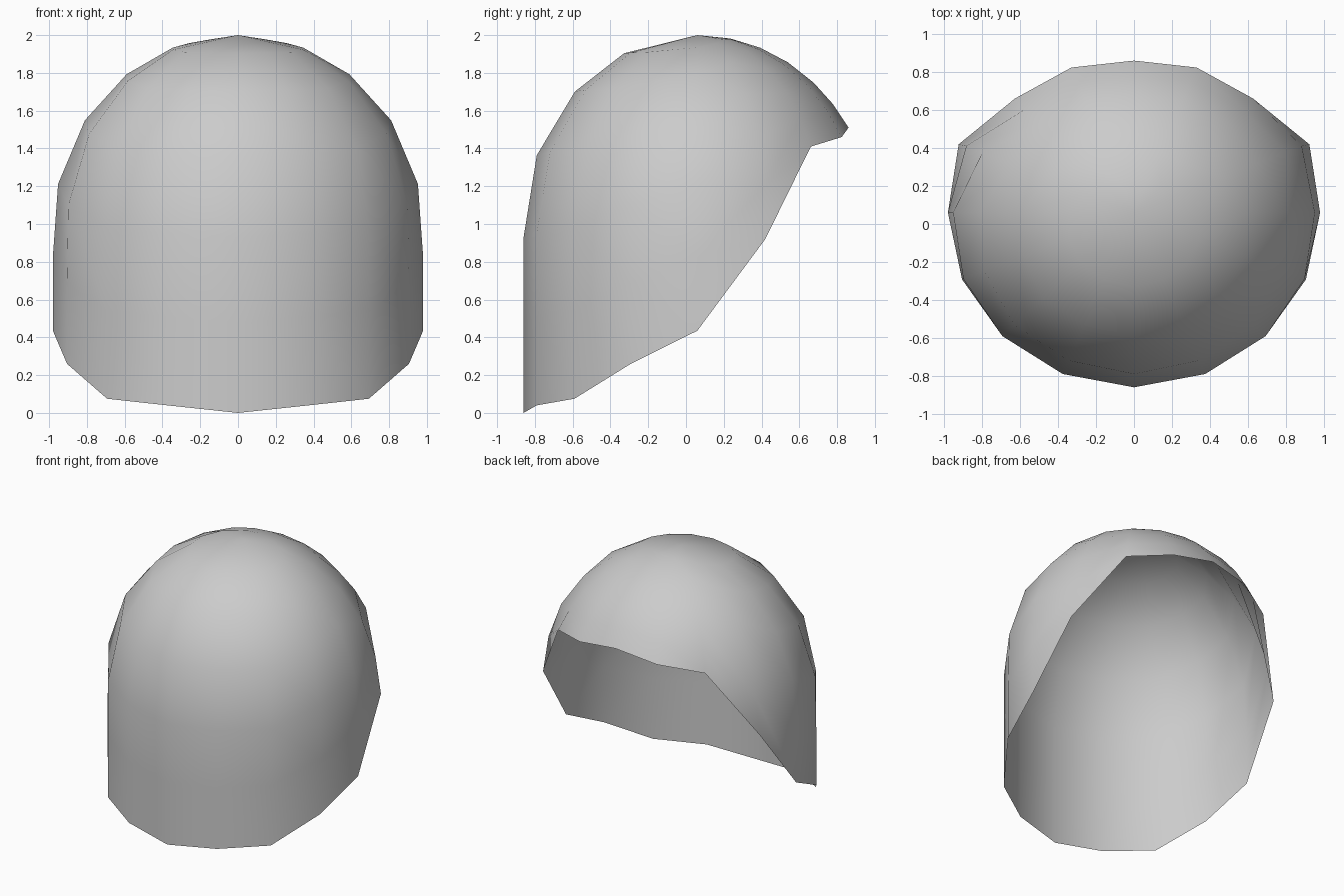
import bpy, bmesh
from math import sin, cos, acos, radians, pi

if "Cube" in bpy.data.objects:
    bpy.data.objects.remove(bpy.data.objects["Cube"])

RX, R_FRONT, R_BACK = 0.98, 0.92, 0.94   # plan radii
YC, ZC, H = 0.06, 0.97, 1.03             # dome centre and dome height

# Height of the slanted rim, from the front (0) round to the back (8), 22.5 degrees apart
RIM_Z = [0.0, 0.04, 0.075, 0.26, 0.435, 0.92, 1.41, 1.46, 1.51]
FRONT_STEPS = [0.17, 0.305, 0.46, 0.63, 0.81, 1.0]
BACK_STEPS = [0.185, 0.355, 0.525, 0.70, 0.855, 1.0]


def shell_point(turn, u):
    """Point on a dome (u up to 90 degrees) that runs on into a straight wall."""
    ry = R_FRONT if cos(turn) > 0 else R_BACK
    r = sin(min(u, pi / 2))
    z = ZC + H * cos(u) if u <= pi / 2 else ZC - (u - pi / 2) * RX
    return [RX * sin(turn) * r, YC - ry * cos(turn) * r, z]


def rim_angle(z):
    return acos((z - ZC) / H) if z >= ZC else pi / 2 + (ZC - z) / RX


bm = bmesh.new()
pole = bm.verts.new((0, YC, ZC + H))
columns = []
for k in range(16):
    j = min(k, 16 - k)
    w = min(max((j - 4) / 2, 0), 1)
    end = rim_angle(RIM_Z[j])
    column = []
    for i, (f, b) in enumerate(zip(FRONT_STEPS, BACK_STEPS)):
        p = shell_point(radians(22.5 * k), end * (f + (b - f) * w))
        if j == 5 and i == 5:            # rim flares slightly behind the sides
            p[0] *= 1.02
        column.append(bm.verts.new(p))
    columns.append(column)

# Fan at the crown, quads down to the rim
for k in range(16):
    a, b = columns[k], columns[(k + 1) % 16]
    bm.faces.new((pole, a[0], b[0]))
    for i in range(5):
        bm.faces.new((a[i], a[i + 1], b[i + 1], b[i]))
for face in bm.faces:
    face.smooth = True

# Open helmet-like shell
mesh = bpy.data.meshes.new("domed_shell")
bm.to_mesh(mesh)
bm.free()
shell = bpy.data.objects.new("domed_shell", mesh)
bpy.context.collection.objects.link(shell)
